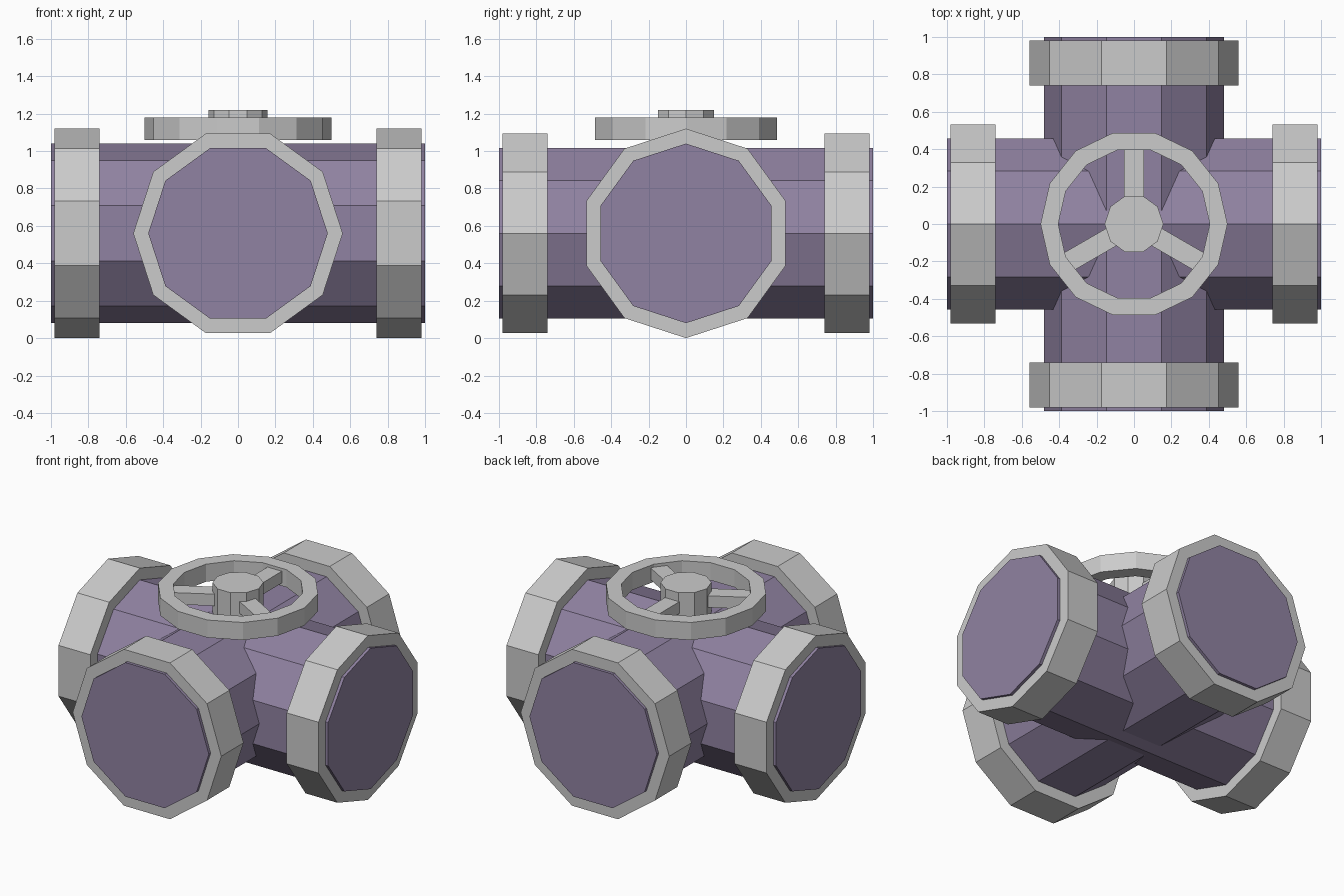
import bpy, bmesh
from math import pi, cos, sin, radians
from mathutils import Matrix

if "Cube" in bpy.data.objects:
    bpy.data.objects.remove(bpy.data.objects["Cube"])

ZC = 0.56          # height of the pipe axes
SIDES = 10

purple = bpy.data.materials.new("purple_paint")
purple.diffuse_color = (0.28, 0.225, 0.36, 1)
purple.use_nodes = True
purple.node_tree.nodes["Principled BSDF"].inputs["Base Color"].default_value = purple.diffuse_color


def finish(name, bm, material=None):
    bmesh.ops.recalc_face_normals(bm, faces=bm.faces)
    mesh = bpy.data.meshes.new(name)
    bm.to_mesh(mesh)
    bm.free()
    ob = bpy.data.objects.new(name, mesh)
    bpy.context.collection.objects.link(ob)
    if material:
        mesh.materials.append(material)
    return ob


def prism(name, radius, a, b, sides, matrix, material=None):
    """Closed prism from a to b along local z, first vertex on local x."""
    bm = bmesh.new()
    rings = [[bm.verts.new((radius * cos(2 * pi * i / sides),
                            radius * sin(2 * pi * i / sides), h))
              for i in range(sides)] for h in (a, b)]
    for r in rings:
        bm.faces.new(r)
    for i in range(sides):
        j = (i + 1) % sides
        bm.faces.new((rings[0][i], rings[0][j], rings[1][j], rings[1][i]))
    bm.transform(matrix)
    return finish(name, bm, material)


def ring(name, outer, inner, z0, z1, sides):
    """Flat ring with a rectangular section."""
    bm = bmesh.new()
    section = ((outer, z0), (outer, z1), (inner, z1), (inner, z0))
    loops = [[bm.verts.new((r * cos(2 * pi * i / sides), r * sin(2 * pi * i / sides), z))
              for r, z in section] for i in range(sides)]
    for i in range(sides):
        p, q = loops[i], loops[(i + 1) % sides]
        for k in range(4):
            m = (k + 1) % 4
            bm.faces.new((p[k], q[k], q[m], p[m]))
    return finish(name, bm)


# crossing pipes with a flange at each end
lift = Matrix.Translation((0, 0, ZC))
axes = {"x": lift @ Matrix.Rotation(pi / 2, 4, 'Y'),
        "y": lift @ Matrix.Rotation(pi / 2, 4, 'X')}
for axis, mat in axes.items():
    prism(f"pipe_{axis}", 0.48, -1, 1, SIDES, mat, purple)
    for tag, s in (("a", -1), ("b", 1)):
        prism(f"flange_{axis}_{tag}", 0.56, s * 0.74, s * 0.98, SIDES, mat)

# hand wheel: rim, hub with stem, three spokes
ring("wheel_rim", 0.5, 0.405, 1.06, 1.18, 14)
prism("wheel_hub", 0.157, 0.95, 1.22, SIDES, Matrix())
for n, deg in enumerate((90, 210, 330)):
    bm = bmesh.new()
    bmesh.ops.create_cube(bm, size=1)
    bm.transform(Matrix.Rotation(radians(deg), 4, 'Z')
                 @ Matrix.Translation((0.26, 0, 1.12))
                 @ Matrix.Diagonal((0.34, 0.108, 0.08, 1)))
    finish(f"wheel_spoke_{n + 1}", bm)
